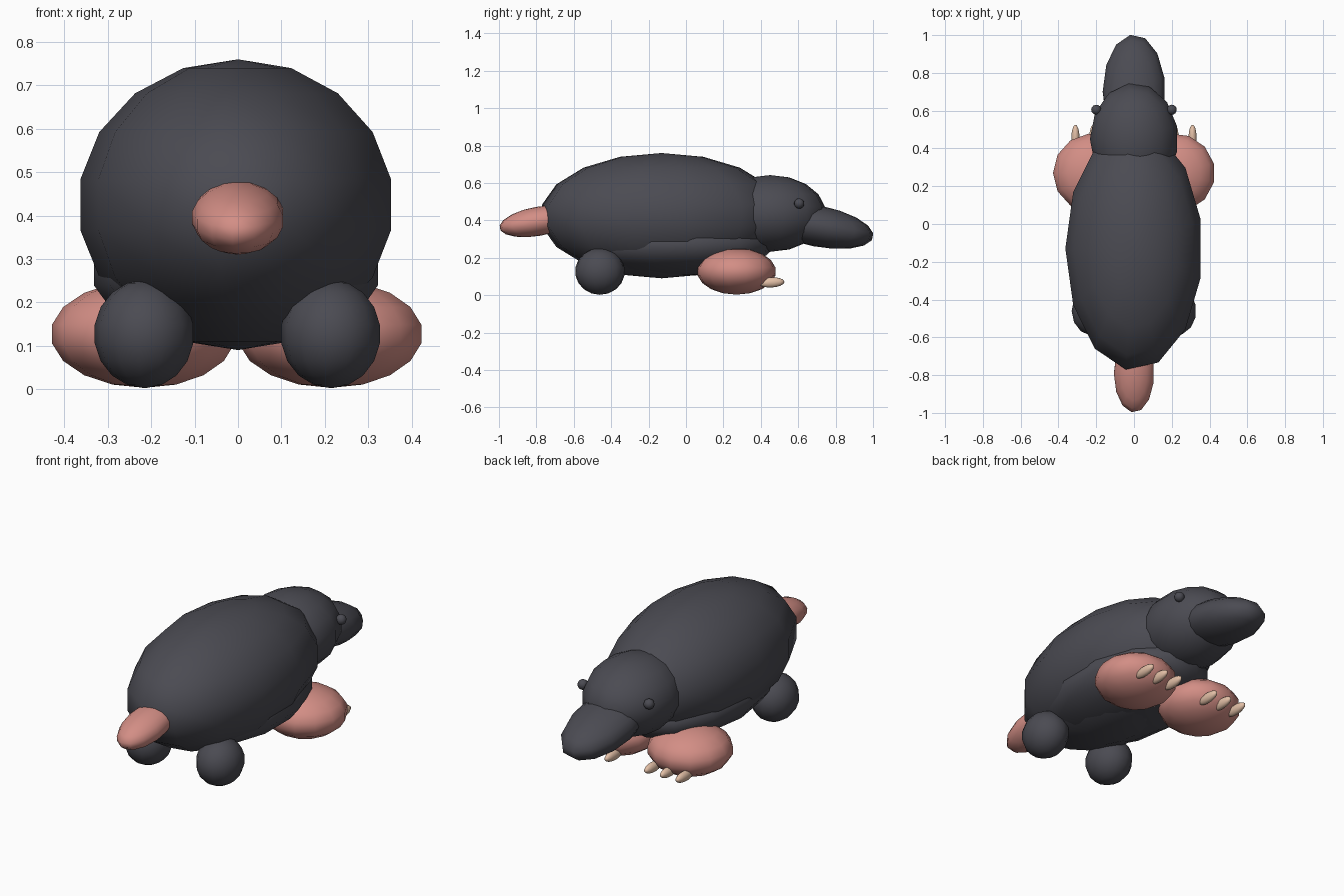
import bpy, bmesh
from math import radians
from mathutils import Matrix, Vector

cube = bpy.data.objects.get("Cube")
if cube:
    bpy.data.objects.remove(cube, do_unlink=True)


def material(name, rgb):
    mat = bpy.data.materials.new(name)
    mat.use_nodes = True
    colour = (*rgb, 1)
    mat.diffuse_color = colour
    node = next(n for n in mat.node_tree.nodes if n.type == "BSDF_PRINCIPLED")
    node.inputs["Base Color"].default_value = colour
    return mat


FUR = material("charcoal fur", (0.07, 0.07, 0.085))
SKIN = material("pink skin", (0.65, 0.27, 0.235))
CLAW = material("pale claw", (0.76, 0.52, 0.38))


def ellipsoid(name, centre, radii, mat, tilt=0, segments=13, rings=9):
    """Smooth low-poly ellipsoid, pitched about x by tilt degrees."""
    bm = bmesh.new()
    bmesh.ops.create_uvsphere(bm, u_segments=segments, v_segments=rings, radius=1)
    shape = (Matrix.Rotation(radians(tilt), 4, "X")
             @ Matrix.Diagonal((*radii, 1))
             @ Matrix.Rotation(radians(90), 4, "Z"))
    bm.transform(shape)
    for face in bm.faces:
        face.smooth = True
    mesh = bpy.data.meshes.new(name)
    bm.to_mesh(mesh)
    bm.free()
    mesh.materials.append(mat)
    obj = bpy.data.objects.new(name, mesh)
    obj.location = Vector(centre)
    bpy.context.collection.objects.link(obj)
    return obj


# Trunk, head and tail along the y axis
ellipsoid("body", (0, -0.13, 0.425), (0.369, 0.655, 0.335), FUR)
ellipsoid("belly", (0, -0.06, 0.268), (0.337, 0.53, 0.168), FUR)
ellipsoid("head", (0, 0.45, 0.437), (0.237, 0.3, 0.205), FUR)
ellipsoid("snout", (0, 0.7, 0.37), (0.168, 0.31, 0.11), FUR, tilt=-11)
ellipsoid("tail", (0, -0.79, 0.395), (0.108, 0.212, 0.078), SKIN, tilt=10)

# Eyes, limbs and claws on both sides
for side, s in (("left", 1), ("right", -1)):
    ellipsoid(f"{side}_eye", (s * 0.2, 0.605, 0.49), (0.027, 0.027, 0.027), FUR)
    ellipsoid(f"{side}_front_paw", (s * 0.215, 0.27, 0.127), (0.217, 0.213, 0.124), SKIN)
    ellipsoid(f"{side}_hind_foot", (s * 0.215, -0.46, 0.127), (0.117, 0.134, 0.125), FUR)
    for i in range(3):
        ellipsoid(f"{side}_claw_{i + 1}", (s * (0.12 + 0.095 * i), 0.457, 0.068),
                  (0.022, 0.07, 0.027), CLAW, tilt=3)
